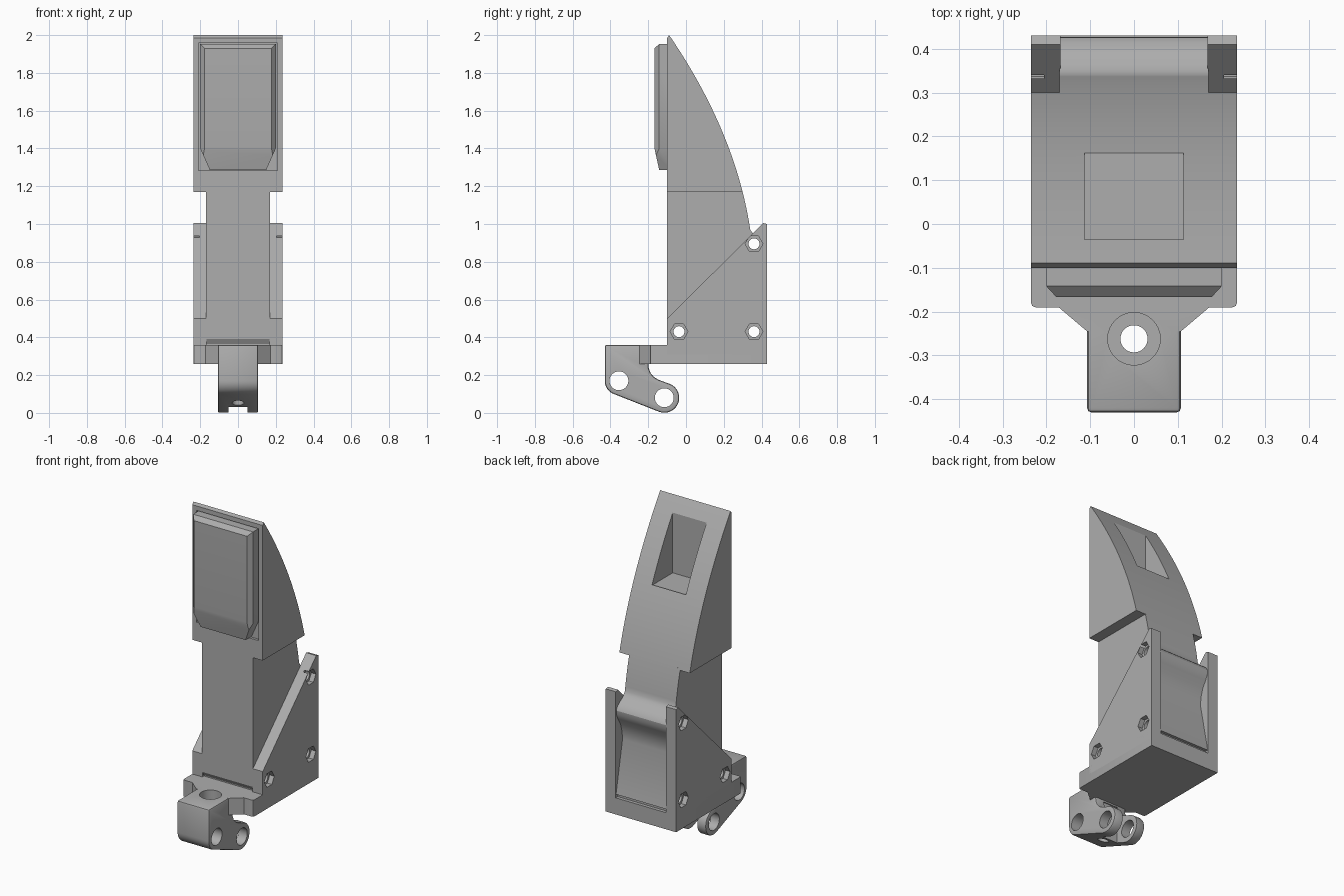
import bpy
import bmesh
from math import cos, sin, radians, pi

cube = bpy.data.objects.get("Cube")
if cube:
    bpy.data.objects.remove(cube, do_unlink=True)

GREY = (0.42, 0.42, 0.42, 1)
grey = bpy.data.materials.new("plain_grey")
grey.use_nodes = True
grey.diffuse_color = GREY
grey.node_tree.nodes["Principled BSDF"].inputs["Base Color"].default_value = GREY

PLACE = {
    "x": lambda a, b, h: (h, a, b),
    "y": lambda a, b, h: (a, h, b),
    "z": lambda a, b, h: (a, b, h),
}


def prism(name, axis, pts, lo, hi):
    """Extrude a 2D outline along an axis."""
    bm = bmesh.new()
    ends = [[bm.verts.new(PLACE[axis](a, b, h)) for a, b in pts] for h in (lo, hi)]
    for ring in ends:
        bm.faces.new(ring)
    n = len(pts)
    for i in range(n):
        j = (i + 1) % n
        bm.faces.new((ends[0][i], ends[0][j], ends[1][j], ends[1][i]))
    bmesh.ops.recalc_face_normals(bm, faces=bm.faces)
    mesh = bpy.data.meshes.new(name)
    bm.to_mesh(mesh)
    bm.free()
    mesh.materials.append(grey)
    obj = bpy.data.objects.new(name, mesh)
    bpy.context.collection.objects.link(obj)
    return obj


def arc(cy, cz, r, start, end, n):
    steps = [radians(start + (end - start) * i / n) for i in range(n + 1)]
    return [(cy + r * cos(t), cz + r * sin(t)) for t in steps]


def circle(a, b, r, n=32):
    return arc(a, b, r, 0, 360, n)[:-1]


def box(a0, a1, b0, b1):
    return [(a0, b0), (a1, b0), (a1, b1), (a0, b1)]


def mirrored(half):
    """Close a right-hand outline with its mirror image."""
    return half + [(-a, b) for a, b in reversed(half)]


def apply(obj, mod):
    bpy.ops.object.select_all(action="DESELECT")
    bpy.context.view_layer.objects.active = obj
    obj.select_set(True)
    bpy.ops.object.modifier_apply(modifier=mod.name)


def combine(obj, tool, operation="DIFFERENCE"):
    mod = obj.modifiers.new("combine", "BOOLEAN")
    mod.operation = operation
    mod.solver = "EXACT"
    mod.object = tool
    apply(obj, mod)
    bpy.data.objects.remove(tool, do_unlink=True)


def rim_bevel(obj, width, angle):
    mod = obj.modifiers.new("rim", "BEVEL")
    mod.width = width
    mod.segments = 2
    mod.limit_method = "ANGLE"
    mod.angle_limit = radians(angle)
    apply(obj, mod)


def back_y(z):
    """Sweep of the curved back."""
    t = z - 0.97
    return 0.34 - 0.15 * t - 0.259 * t * t


def back_curve(z0, z1, n):
    return [(back_y(z), z) for z in (z0 + (z1 - z0) * i / n for i in range(n + 1))]


HALF, CORE = 0.235, 0.17
BOLTS = [(0.36, 0.895), (0.36, 0.43), (-0.037, 0.43)]

# Upper housing with front recess and deep rear pocket
upper = prism("upper_housing", "x",
              [(-0.1, 1.17)] + back_curve(1.17, 2.0, 24) + [(-0.1, 1.985)],
              -HALF, HALF)
combine(upper, prism("cut", "x", box(-0.035, 0.162, 1.555, 2.1), -0.113, 0.113))
combine(upper, prism("cut", "y", box(-0.208, 0.208, 1.283, 1.958), -0.2, -0.085))

# Front pad: side profile trimmed by its plan and its front outline
pad = prism("front_pad", "x",
            [(-0.08, 1.287), (-0.142, 1.287), (-0.165, 1.39), (-0.167, 1.41),
             (-0.167, 1.93), (-0.142, 1.953), (-0.08, 1.953)], -0.3, 0.3)
combine(pad, prism("plan", "z", mirrored([(0.2, 0), (0.2, -0.142), (0.177, -0.167),
                                          (0.177, -0.2)]), 1, 2.2), "INTERSECT")
combine(pad, prism("outline", "y", mirrored([(0.2, 2.1), (0.2, 1.4), (0.15, 1.287),
                                             (0.15, 1.2)]), -0.3, 0.1), "INTERSECT")

# Narrow core with flared roll and hollow panel at the back
roll = [(0.427, 0.38), (0.365, 0.69), (0.37, 0.74), (0.385, 0.79), (0.41, 0.83),
        (0.423, 0.86), (0.425, 0.885), (0.415, 0.905), (0.39, 0.925),
        (0.365, 0.94), (0.35, 0.955)]
core = prism("core_column", "x",
             [(-0.085, 0.33), (0.41, 0.33), (0.41, 0.38)] + roll
             + back_curve(0.97, 1.18, 8) + [(-0.1, 1.18), (-0.1, 0.39), (-0.085, 0.365)],
             -CORE, CORE)

# Triangular side plates
plates = []
for side, label in ((1, "left"), (-1, "right")):
    plate = prism(label + "_side_plate", "x",
                  [(-0.1, 0.31), (0.43, 0.31), (0.43, 1.0), (0.41, 1.005), (-0.1, 0.5)],
                  side * (CORE - 0.002), side * HALF)
    plates.append(plate)

# Bolt holes and hexagonal nut pockets
for y, z in BOLTS:
    for obj in [core] + plates:
        combine(obj, prism("cut", "x", circle(y, z, 0.029, 24), -0.3, 0.3))
    for side, plate in zip((1, -1), plates):
        combine(plate, prism("cut", "x", circle(y, z, 0.047, 6), side * 0.205, side * 0.3))

# Base slab with necked front
base = prism("base_and_hinge", "z",
             mirrored([(HALF, 0.43), (HALF, -0.18), (0.232, -0.187), (0.225, -0.19),
                       (0.172, -0.19), (0.107, -0.245)]), 0.26, 0.36)

# Hinge block: rounded lug swept around two pin holes
PINS = [(-0.355, 0.17), (-0.115, 0.08)]
hinge = prism("hinge", "x",
              [(-0.43, 0.36)] + arc(*PINS[0], 0.075, 180, 250, 8)
              + arc(*PINS[1], 0.079, 250, 430, 20)
              + [(-0.145, 0.175), (-0.17, 0.19), (-0.187, 0.21), (-0.197, 0.235),
                 (-0.2, 0.265), (-0.2, 0.36)], -0.107, 0.107)
rim_bevel(hinge, 0.01, 60)
combine(base, hinge, "UNION")
for y, z in PINS:
    combine(base, prism("cut", "x", circle(y, z, 0.05), -0.3, 0.3))
combine(base, prism("cut", "x", box(-0.205, 0.02, -0.05, 0.25), -0.05, 0.05))

# Vertical screw hole with counterbore
combine(base, prism("cut", "z", circle(0, -0.262, 0.06), 0.28, 0.5))
combine(base, prism("cut", "z", circle(0, -0.262, 0.031), -0.1, 0.5))

for obj in [upper, pad, core, base] + plates:
    bpy.ops.object.select_all(action="DESELECT")
    bpy.context.view_layer.objects.active = obj
    obj.select_set(True)
    bpy.ops.object.shade_smooth_by_angle(angle=pi / 6)
